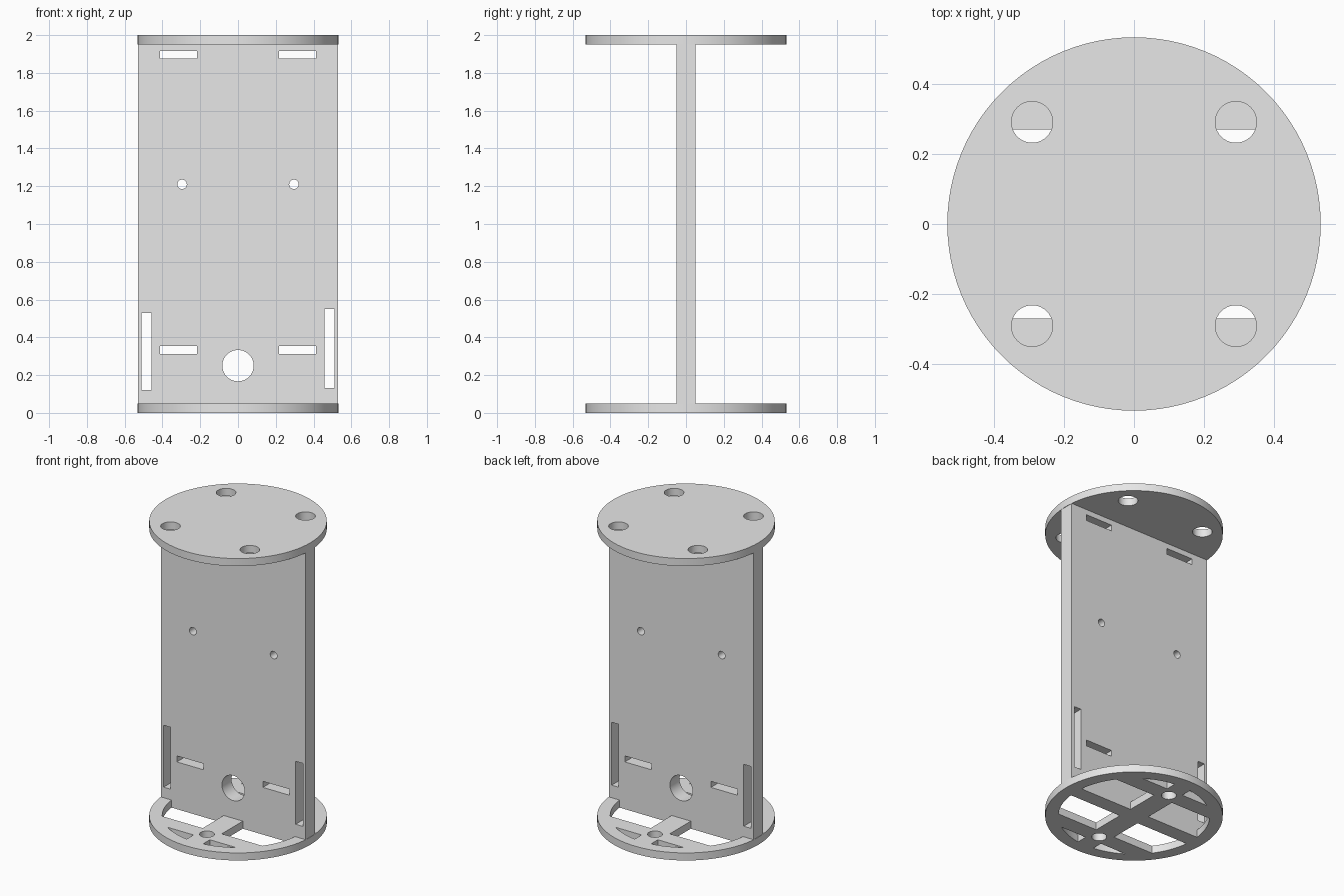
import bpy, bmesh
from math import sin, cos, asin, sqrt, tau, radians

cube = bpy.data.objects.get("Cube")
if cube:
    bpy.data.objects.remove(cube, do_unlink=True)

R = 0.533      # end plate radius
RIM = 0.455    # inner edge of the rim around the cutouts
T = 0.05       # plate thickness, and half the web thickness

grey = bpy.data.materials.new("light grey")
grey.use_nodes = True
grey.diffuse_color = (0.8, 0.8, 0.8, 1)
grey.node_tree.nodes["Principled BSDF"].inputs["Base Color"].default_value = (0.8, 0.8, 0.8, 1)


def circle(x, y, r, n=40):
    return [(x + r * cos(tau * i / n), y + r * sin(tau * i / n)) for i in range(n)]


def rect(x0, x1, y0, y1):
    return [(x0, y0), (x1, y0), (x1, y1), (x0, y1)]


def mirrored(points, sx, sy):
    return [(x * sx, y * sy) for x, y in points]


def cutout(x0, y0, y1, n=10):
    """Opening bounded by x0, y0, y1 and the round rim."""
    a0, a1 = asin(y0 / RIM), asin(y1 / RIM)
    arc = [a0 + (a1 - a0) * i / n for i in range(n + 1)]
    pts = [(x0, y0)] + [(RIM * cos(a), RIM * sin(a)) for a in arc]
    if pts[-1][0] > x0 + 0.01:
        pts.append((x0, y1))
    return pts


def plate(name, loops, half):
    """Extrude an outline with holes into a closed, welded mesh."""
    curve = bpy.data.curves.new(name + " outline", 'CURVE')
    curve.dimensions, curve.fill_mode, curve.extrude = '2D', 'BOTH', half
    for pts in loops:
        spline = curve.splines.new('POLY')
        spline.points.add(len(pts) - 1)
        for p, (x, y) in zip(spline.points, pts):
            p.co = (x, y, 0, 1)
        spline.use_cyclic_u = True
    helper = bpy.data.objects.new(name + " outline", curve)
    bpy.context.collection.objects.link(helper)
    bpy.context.view_layer.update()
    deps = bpy.context.evaluated_depsgraph_get()
    mesh = bpy.data.meshes.new_from_object(helper.evaluated_get(deps))
    bpy.data.objects.remove(helper, do_unlink=True)

    bm = bmesh.new()
    bm.from_mesh(mesh)
    bmesh.ops.remove_doubles(bm, verts=bm.verts, dist=0.0002)
    bmesh.ops.recalc_face_normals(bm, faces=bm.faces)
    bm.to_mesh(mesh)
    bm.free()
    mesh.materials.clear()
    mesh.materials.append(grey)

    obj = bpy.data.objects.new(name, mesh)
    bpy.context.collection.objects.link(obj)
    bpy.ops.object.select_all(action='DESELECT')
    obj.select_set(True)
    bpy.context.view_layer.objects.active = obj
    bpy.ops.object.shade_smooth_by_angle(angle=radians(30))
    return obj


sides = (-1, 1)
corners = [(sx, sy) for sx in sides for sy in sides]

# Top plate with four round holes
top = plate("top_plate", [circle(0, 0, R, 96)] +
            [circle(sx * 0.291, sy * 0.291, 0.059) for sx, sy in corners], T / 2)
top.location.z = 2 - T / 2

# Bottom plate: four windows, four small rim openings, two holes
loops = [circle(0, 0, R, 96)]
for sx, sy in corners:
    loops.append(mirrored(cutout(0.07, T, 0.27), sx, sy))
    loops.append(mirrored(cutout(0.06, 0.38, sqrt(RIM ** 2 - 0.06 ** 2)), sx, sy))
loops += [circle(0, sy * 0.325, 0.045) for sy in sides]
bottom = plate("bottom_plate", loops, T / 2)
bottom.location.z = T / 2

# Upright web with cable hole, screw holes and strap slots
loops = [rect(-0.53, 0.53, T, 2 - T), circle(0, 0.25, 0.083)]
for s in sides:
    loops.append(circle(s * 0.296, 1.21, 0.025, 24))
    for z in (0.333, 1.895):
        loops.append(mirrored(rect(0.218, 0.413, z - 0.02, z + 0.02), s, 1))
loops.append(rect(-0.51, -0.458, 0.12, 0.53))
loops.append(rect(0.458, 0.51, 0.133, 0.55))
web = plate("upright_web", loops, T)
web.rotation_euler.x = radians(90)
